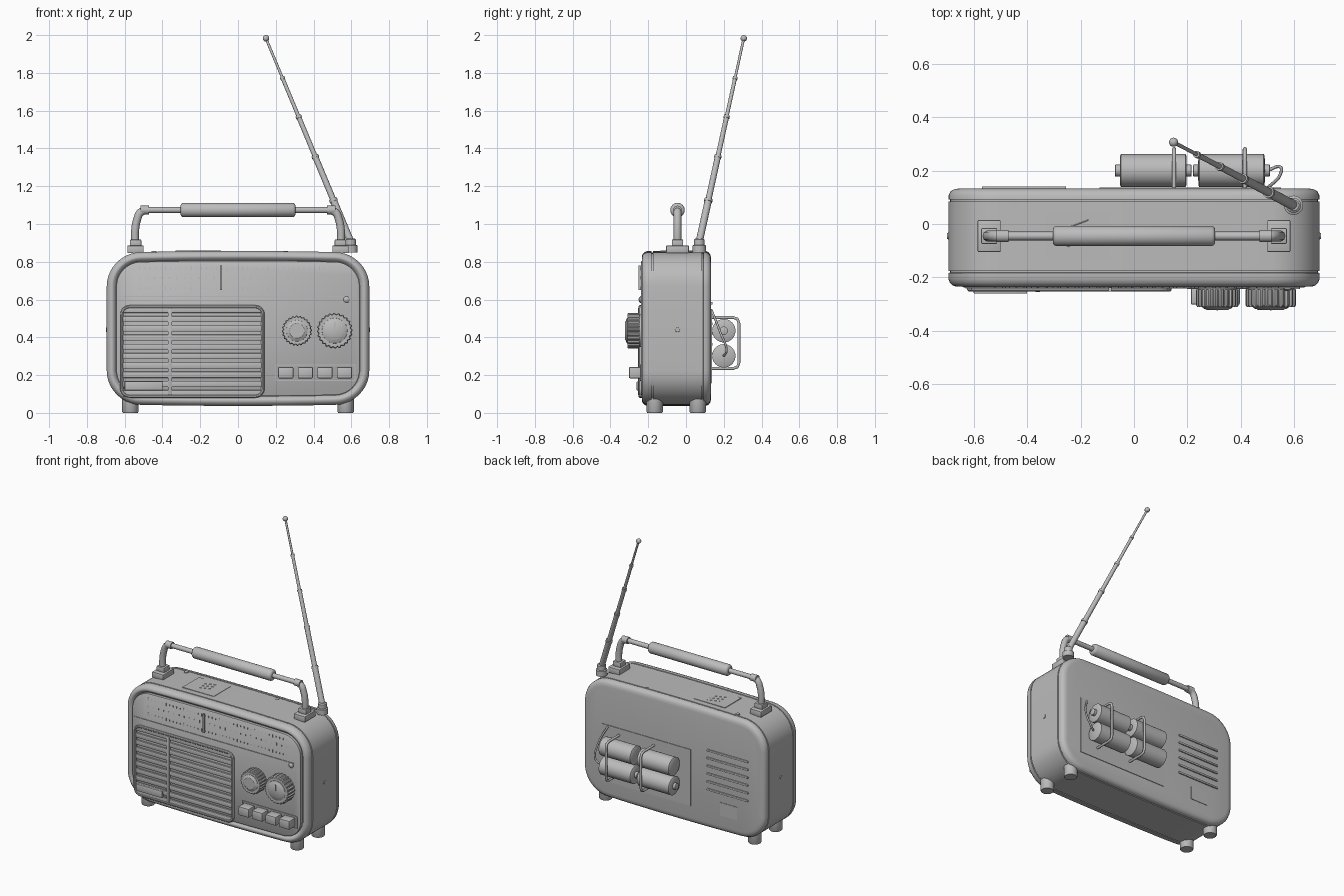
import bpy, bmesh, math
from mathutils import Vector

old = bpy.data.objects.get("Cube")
if old:
    bpy.data.objects.remove(old, do_unlink=True)

grey = bpy.data.materials.new("plain_grey")
grey.use_nodes = True
COLOUR = (0.5, 0.5, 0.5, 1)
grey.diffuse_color = COLOUR
grey.node_tree.nodes["Principled BSDF"].inputs["Base Color"].default_value = COLOUR


def finish(name, bm, bevel=0):
    """Turn a bmesh into a named, shaded object."""
    bmesh.ops.recalc_face_normals(bm, faces=bm.faces)
    if bevel:
        bmesh.ops.bevel(bm, geom=bm.edges[:], offset=bevel, segments=2, affect='EDGES', profile=0.5)
    mesh = bpy.data.meshes.new(name)
    bm.to_mesh(mesh)
    bm.free()
    mesh.materials.append(grey)
    ob = bpy.data.objects.new(name, mesh)
    bpy.context.collection.objects.link(ob)
    bpy.ops.object.select_all(action='DESELECT')
    ob.select_set(True)
    bpy.context.view_layer.objects.active = ob
    bpy.ops.object.shade_smooth_by_angle(angle=math.radians(35))
    return ob


def box(name, centre, size, bevel=0):
    bm = bmesh.new()
    bmesh.ops.create_cube(bm, size=1)
    for v in bm.verts:
        v.co = Vector(centre) + Vector(a * b for a, b in zip(v.co, size))
    return finish(name, bm, bevel)


def turned(name, start, axis, profile, sides=32, teeth=0):
    """Revolve (distance, radius) pairs round an axis; teeth flutes the rim."""
    bm = bmesh.new()
    turn = Vector((0, 0, 1)).rotation_difference(Vector(axis).normalized())
    rings = []
    for dist, radius in profile:
        ring = []
        for i in range(sides):
            a = math.tau * i / sides
            r = radius * (0.93 if teeth and i % 4 > 1 else 1)
            ring.append(bm.verts.new(Vector(start) + turn @ Vector((r * math.cos(a), r * math.sin(a), dist))))
        rings.append(ring)
    bridge(bm, rings)
    return finish(name, bm)


def rod(name, start, end, radius, end_radius=None, sides=20):
    line = Vector(end) - Vector(start)
    return turned(name, start, line, [(0, radius), (line.length, end_radius or radius)], sides)


def bridge(bm, rings, closed=False):
    n = len(rings[0])
    pairs = list(zip(rings, rings[1:] + rings[:1])) if closed else list(zip(rings, rings[1:]))
    for a, b in pairs:
        for i in range(n):
            j = (i + 1) % n
            bm.faces.new((a[i], a[j], b[j], b[i]))
    if not closed:
        bm.faces.new(rings[0])
        bm.faces.new(rings[-1])


def rounded(cx, cz, w, h, r, bulge=0, steps=10):
    """Rounded rectangle in x and z whose long edges may arch outward."""
    pts = []
    for k, (sx, sz) in enumerate(((1, 1), (-1, 1), (-1, -1), (1, -1))):
        for i in range(steps + 1):
            a = math.pi / 2 * (k + i / steps)
            x = sx * (w - r) + r * math.cos(a)
            pts.append((x, sz * (h - r) + r * math.sin(a)))
        # extra points let the top and bottom arch
        if bulge and k in (0, 2):
            pts += [(sx * (w - r) * t, sz * h) for t in (.75, .5, .25, 0, -.25, -.5, -.75)]
    return [(cx + x, cz + z * (1 - bulge * (x / w) ** 2)) for x, z in pts]


def loft(name, outline, profile, closed=False):
    """Stack an outline along y; profile holds (y, inset) pairs."""
    cx, cz, w, h, r, bulge = outline
    bm = bmesh.new()
    rings = [[bm.verts.new((x, y, z)) for x, z in
              rounded(cx, cz, w - i, h - i, max(r - i, .004), bulge)] for y, i in profile]
    bridge(bm, rings, closed)
    return finish(name, bm)


def wire(name, points, radius, cyclic=False, smooth=True):
    curve = bpy.data.curves.new(name, 'CURVE')
    curve.dimensions = '3D'
    curve.bevel_depth = radius
    curve.bevel_resolution = 3
    curve.use_fill_caps = True
    curve.materials.append(grey)
    sp = curve.splines.new('BEZIER' if smooth else 'POLY')
    target = sp.bezier_points if smooth else sp.points
    target.add(len(points) - 1)
    for p, co in zip(target, points):
        if smooth:
            p.co = co
            p.handle_left_type = p.handle_right_type = 'AUTO'
        else:
            p.co = (*co, 1)
    sp.use_cyclic_u = cyclic
    ob = bpy.data.objects.new(name, curve)
    bpy.context.collection.objects.link(ob)
    return ob


# Case: rounded rim, two seam grooves, back cover and front panel
SHELL = (0, .447, .695, .41, .18, .025)
loft("case", SHELL, [(-.215, .05), (-.222, .044), (-.232, .035), (-.234, .027), (-.23, .016), (-.22, .006),
                     (-.205, 0), (-.183, 0), (-.182, .007), (-.176, .007), (-.175, 0), (.084, 0), (.085, .007),
                     (.091, .007), (.092, 0), (.108, .001), (.122, .008), (.13, .022), (.133, .04)])
loft("front_panel", SHELL, [(-.2, .052), (-.234, .052), (-.238, .058)])

# Speaker grille
GRILLE = (-.242, .325, .383, .245, .05, 0)
loft("grille_frame", GRILLE, [(-.23, 0), (-.247, 0), (-.252, .005), (-.252, .012), (-.247, .018), (-.23, .018)], True)
for i in range(10):
    box("grille_slat", (-.242, -.241, .104 + i * .049), (.735, .016, .032), .004)
box("grille_divider", (-.36, -.243, .325), (.022, .022, .46), .003)
box("badge_plate", (-.5, -.25, .143), (.2, .022, .048), .003)

# Tuning dial with tick marks and pointer
box("dial_border", (-.015, -.239, .616), (1.23, .006, .006))
for row, (z, count) in enumerate(((.765, 40), (.715, 28), (.66, 40))):
    for i in range(count):
        tall = .02 if i % 5 == 0 else .01
        box("dial_tick", (-.52 + 1.06 * i / (count - 1), -.239, z), (.004, .004, tall))
box("dial_pointer", (-.09, -.245, .715), (.01, .014, .13))
turned("indicator_lamp", (.575, -.235, .6), (0, -1, 0), [(0, .017), (.008, .017), (.014, .01), (.016, .003)], 20)

# Fluted control knobs
for x, r in ((.312, .08), (.512, .095)):
    turned("knob_skirt", (x, -.232, .435), (0, -1, 0), [(0, r * .9), (.014, r * .9)], 40)
    turned("knob_grip", (x, -.245, .435), (0, -1, 0), [(0, r), (.058, r), (.066, r * .94)], 96, teeth=24)
    turned("knob_cap", (x, -.305, .435), (0, -1, 0),
           [(0, r * .72), (.008, r * .7), (.012, r * .62), (.014, r * .55), (.017, r * .5)], 40)
    box("knob_mark", (x, -.322, .435 + r * .25), (.006, .004, r * .45))

# Push buttons in their tray
loft("button_tray", (.41, .213, .212, .044, .008, 0),
     [(-.23, 0), (-.243, 0), (-.243, .006), (-.23, .006)], True)
for i in range(4):
    box("push_button", (.253 + i * .1035, -.266, .213), (.08, .072, .06), .006)

# Feet and small side screws
for x in (-.57, .57):
    for y in (-.166, .062):
        turned("foot", (x, y, 0), (0, 0, 1), [(0, .039), (.006, .043), (.09, .043)], 28)
for s in (-1, 1):
    turned("side_screw", (s * .69, -.045, .44), (s, 0, 0), [(0, .014), (.009, .011)], 16)

# Top screws and hatched top plate
for x in (-.445, .25):
    turned("top_screw", (x, .07, .845), (0, 0, 1), [(0, .014), (.013, .014)], 20)
box("top_plate", (-.21, -.045, .856), (.24, .18, .006))
for i in range(3):
    y = -.085 + i * .035
    wire("top_plate_hatch", [(-.25, y, .859), (-.17, y + .03, .859)], .002, smooth=False)

# Carrying handle
for s in (-1, 1):
    box("handle_base", (s * .542, -.045, .866), (.086, .12, .04), .004)
    box("handle_socket", (s * .542, -.045, .9), (.06, .06, .036), .005)
    wire("handle_arm", [(s * x, -.045, z) for x, z in
                        ((.545, .9), (.545, .96), (.535, 1.02), (.517, 1.06), (.49, 1.073))], .021)
    rod("handle_bar", (s * .51, -.045, 1.074), (s * .29, -.045, 1.074), .016)
    rod("handle_joint", (s * .515, -.045, 1.074), (s * .47, -.045, 1.074), .023)
turned("handle_grip", (-.304, -.045, 1.074), (1, 0, 0),
       [(0, .026), (.004, .033), (.012, .038), (.596, .038), (.604, .033), (.608, .026)], 32)

# Telescopic aerial
foot, tip = Vector((.597, .07, .905)), Vector((.148, .306, 1.983))
turned("aerial_base", (.597, .07, .85), (0, 0, 1), [(0, .036), (.036, .036), (.04, .028), (.068, .028), (.074, .02)])
stops = (0, .21, .425, .62, .81, 1)
for i, (a, b) in enumerate(zip(stops, stops[1:])):
    r = .019 - i * .003
    p, q = foot.lerp(tip, a), foot.lerp(tip, b)
    rod("aerial_section", p, q, r)
    rod("aerial_collar", foot.lerp(tip, b - .012), q, r + .003)
bm = bmesh.new()
bmesh.ops.create_uvsphere(bm, u_segments=20, v_segments=12, radius=.017)
bmesh.ops.translate(bm, verts=bm.verts, vec=tip)
finish("aerial_tip", bm)

# Back cover: compartment door, vents and rating plate
box("battery_door", (.21, .133, .355), (.68, .008, .39))
for i in range(6):
    box("back_vent", (-.412, .135, .31 + i * .054), (.315, .012, .014), .003)
box("rating_plate", (-.42, .133, .2), (.13, .006, .09))

# Batteries, retaining loops and lead
for z, flip in ((.435, 1), (.302, -1)):
    for x in (.072, .365):
        turned("battery", (x - flip * .124, .2, z), (flip, 0, 0),
               [(0, .056), (.004, .062), (.244, .062), (.248, .056), (.249, .022), (.266, .022), (.268, .018)])
for x in (.15, .415):
    loop = [(.125, .235), (.25, .235), (.272, .243), (.28, .265),
            (.28, .475), (.272, .497), (.25, .505), (.125, .505)]
    wire("retaining_loop", [(x, y, z) for y, z in loop], .008, smooth=False)
wire("battery_lead", [(.5, .2, .302), (.54, .215, .33), (.545, .18, .43), (.5, .135, .545)], .006)
